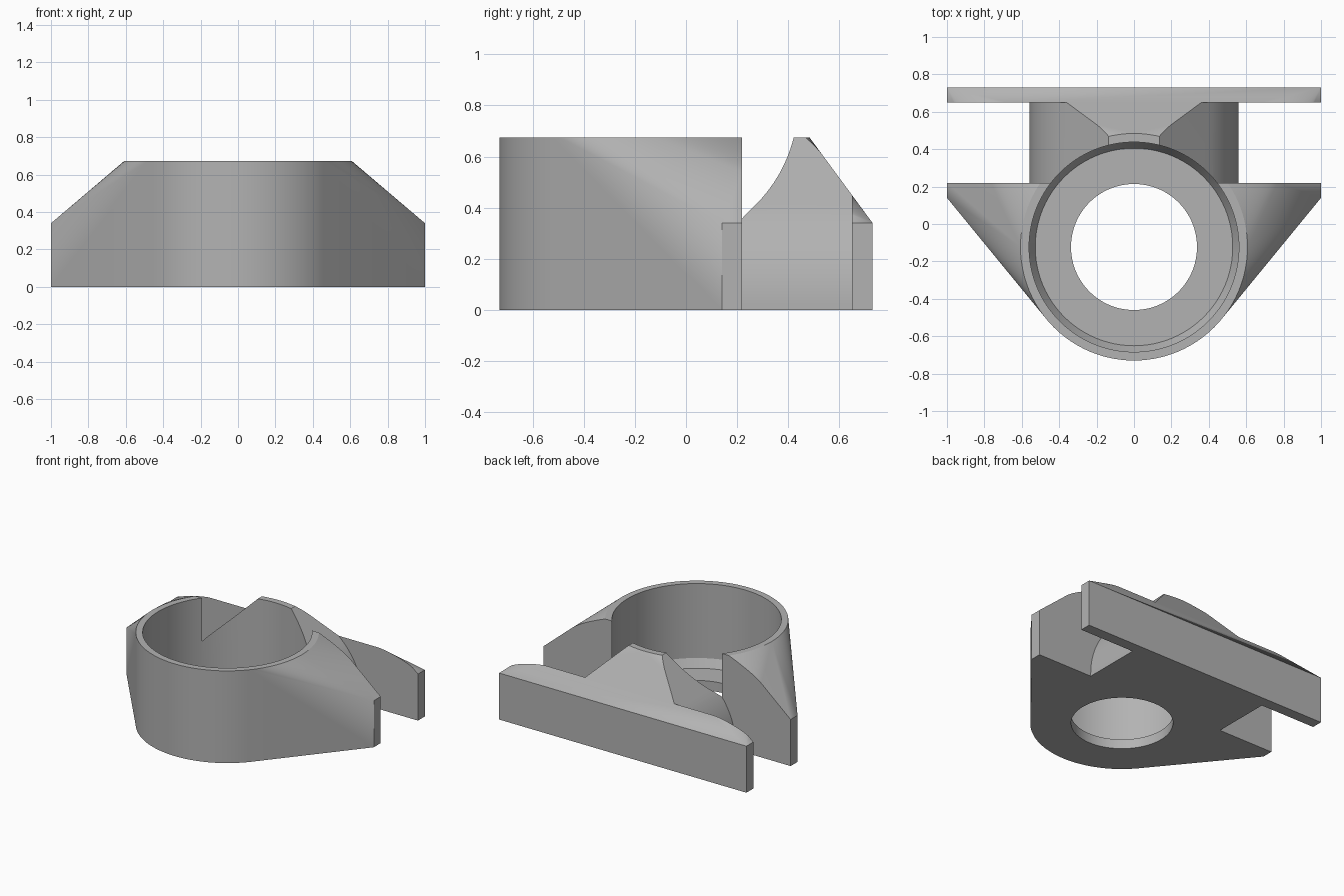
import bpy, bmesh
from math import sin, cos, radians, tau
from mathutils import Matrix

if "Cube" in bpy.data.objects:
    bpy.data.objects.remove(bpy.data.objects["Cube"], do_unlink=True)

HEIGHT, LOW = 0.674, 0.34      # top of the ring, top of the wings
CENTRE_Y, OUTER = -0.123, 0.607
BACK, WING_FRONT = 0.73, 0.14
SLOT_FRONT, SLOT_BACK = 0.22, 0.65
NECK_R, NECK_Z = 0.558, 0.02
SIDES = 96

grey = bpy.data.materials.new("plain grey")
grey.use_nodes = True
colour = (0.45, 0.45, 0.45, 1)
grey.diffuse_color = colour
grey.node_tree.nodes["Principled BSDF"].inputs["Base Color"].default_value = colour


def make_object(name, bm):
    bmesh.ops.recalc_face_normals(bm, faces=bm.faces)
    mesh = bpy.data.meshes.new(name)
    bm.to_mesh(mesh)
    bm.free()
    obj = bpy.data.objects.new(name, mesh)
    mesh.materials.append(grey)
    bpy.context.collection.objects.link(obj)
    return obj


# Body: hull of an upright cylinder and a low rear block
bm = bmesh.new()
for z in (0, HEIGHT):
    bmesh.ops.create_circle(bm, segments=SIDES, radius=OUTER,
                            matrix=Matrix.Translation((0, CENTRE_Y, z)))
for x in (-1, 1):
    for y in (WING_FRONT, BACK):
        for z in (0, LOW):
            bm.verts.new((x, y, z))
hull = bmesh.ops.convex_hull(bm, input=bm.verts[:])
bmesh.ops.delete(bm, geom=[v for v in bm.verts if not v.link_faces], context='VERTS')
bmesh.ops.dissolve_limit(bm, angle_limit=radians(0.2), verts=bm.verts[:], edges=bm.edges[:])
body = make_object("clamp_body", bm)

# Bore cutter: revolved profile with a through hole, floor and flared foot
profile = [(0, -0.1), (0.337, -0.1), (0.337, 0.07), (0.528, 0.07),
           (0.561, 0.13), (0.561, 0.9), (0, 0.9)]
bm = bmesh.new()
points = [bm.verts.new((r, 0, z)) for r, z in profile]
edges = [bm.edges.new(pair) for pair in zip(points, points[1:])]
bmesh.ops.spin(bm, geom=points + edges, cent=(0, 0, 0), axis=(0, 0, 1),
               angle=tau, steps=SIDES, use_duplicate=False)
bmesh.ops.remove_doubles(bm, verts=bm.verts[:], dist=0.0001)
bmesh.ops.translate(bm, verts=bm.verts[:], vec=(0, CENTRE_Y, 0))
cutters = [make_object("bore_cutter", bm)]

# Slot cutters: leave a teardrop neck between the wings and the back plate
for side, name in ((1, "left_slot_cutter"), (-1, "right_slot_cutter")):
    peak = NECK_R * 2 ** 0.5 + NECK_Z
    outline = [(NECK_R, -0.1), (1.2, -0.1), (1.2, 0.78), (peak - 0.78, 0.78)]
    for i in range(21):
        a = radians(45 * (1 - i / 20))
        outline.append((NECK_R * cos(a), NECK_Z + NECK_R * sin(a)))
    bm = bmesh.new()
    face = bm.faces.new([bm.verts.new((side * x, SLOT_FRONT, z)) for x, z in outline])
    ext = bmesh.ops.extrude_face_region(bm, geom=[face], use_keep_orig=True)
    moved = [v for v in ext["geom"] if isinstance(v, bmesh.types.BMVert)]
    bmesh.ops.translate(bm, verts=moved, vec=(0, SLOT_BACK - SLOT_FRONT, 0))
    cutters.append(make_object(name, bm))

# Cut the body, keep the result and drop the cutters
for cutter in cutters:
    cutter.hide_render = True
    mod = body.modifiers.new(cutter.name, 'BOOLEAN')
    mod.operation, mod.solver, mod.object = 'DIFFERENCE', 'EXACT', cutter
bpy.context.view_layer.update()
result = bpy.data.meshes.new_from_object(
    body.evaluated_get(bpy.context.evaluated_depsgraph_get()))
body.modifiers.clear()
body.data = result
for cutter in cutters:
    bpy.data.objects.remove(cutter, do_unlink=True)

# Smooth curved walls, sharp corners
bpy.ops.object.select_all(action='DESELECT')
body.select_set(True)
bpy.context.view_layer.objects.active = body
bpy.ops.object.shade_smooth_by_angle(angle=radians(25))
